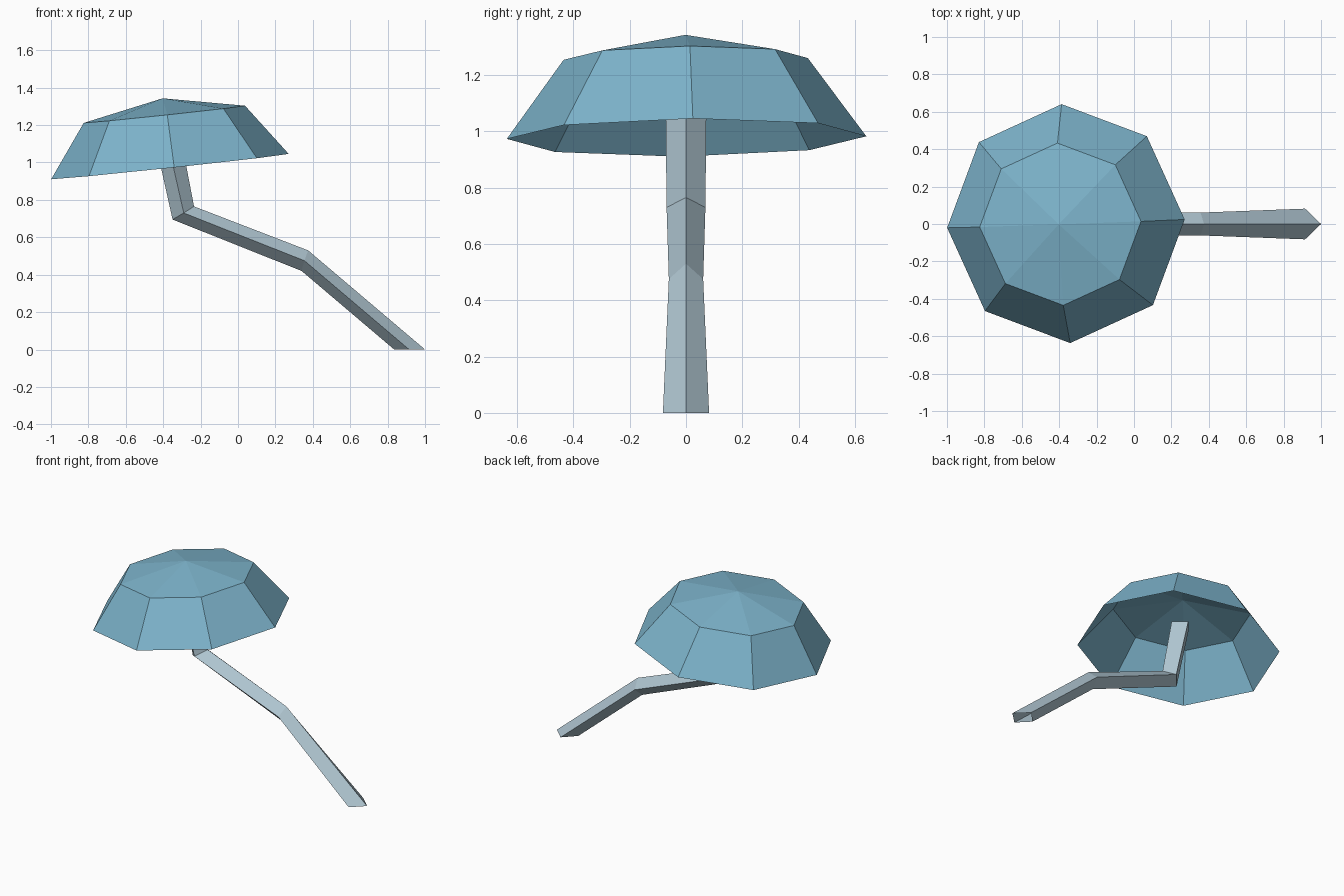
import bpy, bmesh, math
from mathutils import Matrix

if "Cube" in bpy.data.objects:
    bpy.data.objects.remove(bpy.data.objects["Cube"])


def material(name, rgb):
    m = bpy.data.materials.new(name)
    m.diffuse_color = (*rgb, 1.0)
    m.use_nodes = True
    m.node_tree.nodes["Principled BSDF"].inputs["Base Color"].default_value = m.diffuse_color
    return m


def build(name, rings, mat, apex=None):
    """Open tube skinned through equal rings, optionally closed by an apex."""
    bm = bmesh.new()
    loops = [[bm.verts.new(p) for p in ring] for ring in rings]
    n = len(loops[0])
    for a, b in zip(loops, loops[1:]):
        for i in range(n):
            j = (i + 1) % n
            bm.faces.new((a[i], a[j], b[j], b[i]))
    if apex:
        tip = bm.verts.new(apex)
        for i in range(n):
            bm.faces.new((loops[-1][i], loops[-1][(i + 1) % n], tip))
    mesh = bpy.data.meshes.new(name)
    bm.to_mesh(mesh)
    bm.free()
    mesh.materials.append(mat)
    obj = bpy.data.objects.new(name, mesh)
    bpy.context.collection.objects.link(obj)
    return obj


blue = material("cap blue", (0.205, 0.455, 0.60))
grey = material("stem pale grey", (0.43, 0.56, 0.635))

# Hollow eight-sided cap, slightly tilted
def octagon(radius, z):
    return [(radius * math.cos(math.radians(45 * i + 2)),
             radius * math.sin(math.radians(45 * i + 2)), z) for i in range(8)]


cap = build("cap", [octagon(0.639, 0), octagon(0.434, 0.281)], blue, apex=(0, 0, 0.367))
cap.data.transform(Matrix.Translation((-0.364, 0.002, 0.978))
                   @ Matrix.Rotation(-0.106, 4, 'Y') @ Matrix.Rotation(0.011, 4, 'X'))

# Bent diamond-section stem, open at both ends:
# (outer x, z), (side x, z), (inner x, z), half width
sections = [
    ((1.00, 0.00), (0.915, 0.00), (0.835, 0.00), 0.082),
    ((0.375, 0.53), (0.355, 0.475), (0.34, 0.42), 0.061),
    ((-0.235, 0.765), (-0.29, 0.73), (-0.35, 0.695), 0.069),
    ((-0.31, 1.155), (-0.385, 1.15), (-0.45, 1.145), 0.073),
]
build("stem", [[(o[0], 0, o[1]), (s[0], w, s[1]), (i[0], 0, i[1]), (s[0], -w, s[1])]
               for o, s, i, w in sections], grey)
